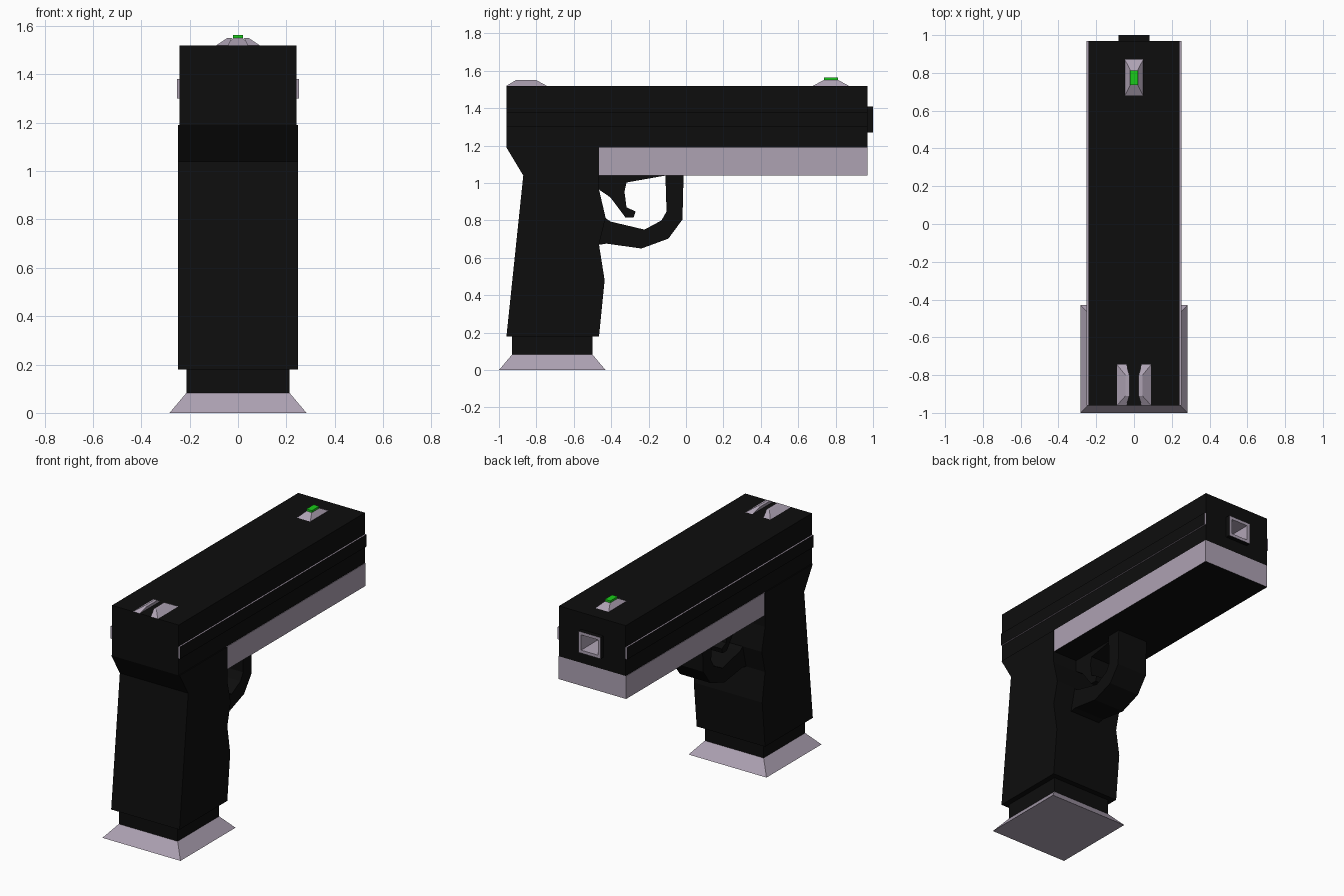
import bpy, bmesh

if "Cube" in bpy.data.objects:
    bpy.data.objects.remove(bpy.data.objects["Cube"])

def material(name, rgb):
    m = bpy.data.materials.new(name)
    m.diffuse_color = (*rgb, 1)
    m.use_nodes = True
    m.node_tree.nodes["Principled BSDF"].inputs["Base Color"].default_value = m.diffuse_color
    return m

BLACK = material("black", (0.004, 0.004, 0.004))
MAUVE = material("mauve", (0.42, 0.36, 0.45))
GREEN = material("green", (0.01, 0.6, 0.01))

def loft(name, rings, mats, first=0, last=0, bands=None):
    """Join equal-sized vertex rings with quads and cap both ends."""
    bm = bmesh.new()
    vs = [[bm.verts.new(p) for p in r] for r in rings]
    bm.faces.new(vs[0]).material_index = first
    bm.faces.new(vs[-1]).material_index = last
    n = len(vs[0])
    for i in range(len(vs) - 1):
        for j in range(n):
            k = (j + 1) % n
            f = bm.faces.new((vs[i][j], vs[i][k], vs[i + 1][k], vs[i + 1][j]))
            f.material_index = bands[i] if bands else 0
    bmesh.ops.recalc_face_normals(bm, faces=bm.faces)
    me = bpy.data.meshes.new(name)
    bm.to_mesh(me)
    bm.free()
    for m in mats:
        me.materials.append(m)
    ob = bpy.data.objects.new(name, me)
    bpy.context.collection.objects.link(ob)
    return ob

def side_profile(name, pts, half, mats):
    """Extrude a (y, z) outline symmetrically across x."""
    return loft(name, [[(x, y, z) for y, z in pts] for x in (-half, half)], mats)

def flat(x0, x1, y0, y1, z):
    return [(x0, y0, z), (x1, y0, z), (x1, y1, z), (x0, y1, z)]

def upright(half, z0, z1, y):
    return [(-half, y, z0), (half, y, z0), (half, y, z1), (-half, y, z1)]

# Slide with the square barrel and its bore
loft("slide", [upright(0.242, 1.19, 1.52, -0.96), upright(0.242, 1.19, 1.52, 0.97),
               upright(0.081, 1.27, 1.41, 0.97), upright(0.081, 1.27, 1.41, 1.0),
               upright(0.06, 1.29, 1.39, 1.0), upright(0.05, 1.30, 1.38, 0.85)],
     [BLACK, MAUVE], last=1, bands=[0, 0, 0, 1, 1])

# Raised side strips: black outside, mauve edges
for s, side in ((-1, "left"), (1, "right")):
    loft(side + "_strip", [[(s * x, y, z) for y, z in
         ((-0.96, 1.30), (0.97, 1.30), (0.97, 1.38), (-0.96, 1.38))] for x in (0.24, 0.252)],
         [MAUVE, BLACK], last=1)

# Front rail with black underside
loft("lower_rail", [flat(-0.245, 0.245, -0.47, 0.97, z) for z in (1.04, 1.19)],
     [MAUVE, BLACK], first=1)

# Grip
side_profile("grip", [(-0.96, 1.19), (-0.87, 1.04), (-0.96, 0.18), (-0.465, 0.18),
                      (-0.435, 0.48), (-0.465, 0.67), (-0.43, 0.815), (-0.465, 0.965),
                      (-0.465, 1.19)], 0.248, [BLACK])

# Trigger guard and trigger
side_profile("trigger_guard", [(-0.013, 1.04), (-0.019, 0.805), (-0.094, 0.703),
                               (-0.238, 0.65), (-0.425, 0.676), (-0.48, 0.668),
                               (-0.44, 0.82), (-0.404, 0.794), (-0.222, 0.751),
                               (-0.131, 0.80), (-0.104, 0.848), (-0.11, 1.04)], 0.11, [BLACK])
side_profile("trigger", [(-0.48, 1.04), (-0.11, 1.04), (-0.318, 1.003), (-0.329, 0.954),
                         (-0.318, 0.87), (-0.27, 0.848), (-0.28, 0.816), (-0.324, 0.816),
                         (-0.404, 0.923), (-0.465, 0.965)], 0.07, [BLACK])

# Magazine and flared base
loft("magazine", [flat(-0.213, 0.213, -0.93, -0.50, z) for z in (0.08, 0.18)], [BLACK])
loft("magazine_base", [flat(-0.283, 0.283, -1.0, -0.43, 0),
                       flat(-0.213, 0.213, -0.93, -0.50, 0.083)], [MAUVE])

# Front sight with green dot
loft("front_sight", [flat(-0.048, 0.048, 0.68, 0.87, 1.52),
                     flat(-0.02, 0.02, 0.735, 0.815, 1.55)], [MAUVE])
loft("sight_dot", [flat(-0.02, 0.02, 0.737, 0.813, z) for z in (1.55, 1.563)], [GREEN])

# Rear sight pair
for s, side in ((-1, "left"), (1, "right")):
    loft(side + "_rear_sight", [flat(s * 0.09, s * 0.04, -0.96, -0.745, 1.52),
                                flat(s * 0.045, s * 0.025, -0.91, -0.80, 1.55)], [MAUVE])
